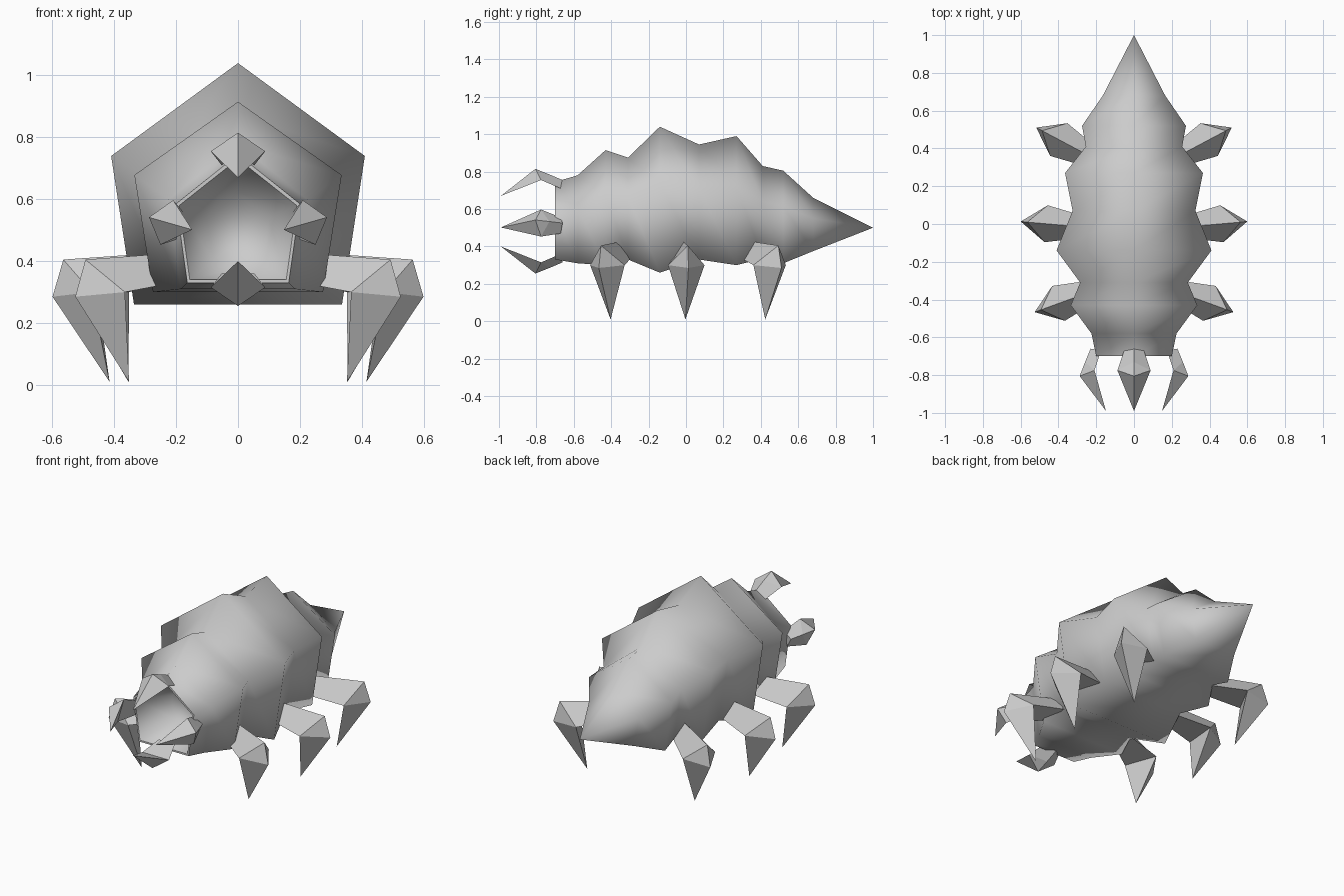
import bpy
import math
from mathutils import Vector, Matrix

if "Cube" in bpy.data.objects:
    bpy.data.objects.remove(bpy.data.objects["Cube"])

shell = bpy.data.materials.new("shell grey")
shell.diffuse_color = (0.6, 0.6, 0.6, 1)
shell.use_nodes = True
shell.node_tree.nodes["Principled BSDF"].inputs["Base Color"].default_value = shell.diffuse_color


def make(name, verts, faces, smooth):
    me = bpy.data.meshes.new(name)
    me.from_pydata([tuple(v) for v in verts], [], faces)
    me.materials.append(shell)
    me.polygons.foreach_set("use_smooth", [smooth] * len(me.polygons))
    ob = bpy.data.objects.new(name, me)
    bpy.context.collection.objects.link(ob)
    return ob


def pentagon(y, w, top, bottom):
    side = bottom + 0.615 * (top - bottom)
    return [(0, y, top), (w, y, side), (w * 0.82, y, bottom),
            (-w * 0.82, y, bottom), (-w, y, side)]


# Body rings from the back of the mouth, out to the rim, then along to the tail
# (y, half width, top, bottom)
rings = [(-0.48, 0.10, 0.62, 0.40), (-0.70, 0.19, 0.73, 0.34),
         (-0.70, 0.20, 0.745, 0.33), (-0.58, 0.225, 0.78, 0.31),
         (-0.43, 0.335, 0.915, 0.30), (-0.31, 0.285, 0.875, 0.33),
         (-0.14, 0.41, 1.04, 0.26), (0.07, 0.325, 0.945, 0.33),
         (0.27, 0.365, 0.99, 0.30), (0.41, 0.255, 0.83, 0.335),
         (0.52, 0.275, 0.805, 0.31), (0.68, 0.165, 0.66, 0.375)]
verts = [p for r in rings for p in pentagon(*r)]
faces = [(0, 1, 2, 3, 4)]
for i in range(len(rings) - 1):
    for j in range(5):
        a, b = i * 5 + j, i * 5 + (j + 1) % 5
        faces.append((a, a + 5, b + 5, b))
last = len(verts) - 5
verts.append((0, 1.0, 0.5))
faces += [(last + j, len(verts) - 1, last + (j + 1) % 5) for j in range(5)]
body = make("body", verts, faces, True)

# Hard edge around the mouth rim
sharp = body.data.attributes.new("sharp_edge", 'BOOLEAN', 'EDGE')
for e in body.data.edges:
    if all(5 <= v < 15 for v in e.vertices):
        sharp.data[e.index].value = True


def claw(name, matrix, ridge, base, corner, tip):
    """Claw in local (along, across, up): ridge of three points, flat inner side."""
    pts = [(u, 0, z) for u, z in ridge]
    for u, v, z in (base, corner):
        pts += [(u, v, z), (u, -v, z)]
    pts.append((tip[0], 0, tip[1]))
    # 0-2 ridge, 3/4 base pair, 5/6 corner pair, 7 tip
    half = [(0, 3, 5, 1), (1, 5, 2), (2, 5, 7)]
    other = {3: 4, 5: 6}
    faces = [tuple(reversed(f)) for f in half]
    faces += [tuple(other.get(i, i) for i in f) for f in half]
    faces += [(0, 4, 3), (3, 4, 6, 5), (5, 6, 7)]
    pts = [matrix @ Vector(p) for p in pts]
    if matrix.determinant() > 0:
        faces = [tuple(reversed(f)) for f in faces]
    return make(name, pts, faces, False)


mirror = Matrix.Scale(-1, 4, (1, 0, 0))

# Three pairs of legs
for name, x, y, yaw in (("front_leg", 0.385, -0.415, -20),
                        ("middle_leg", 0.45, 0.0, 5),
                        ("rear_leg", 0.385, 0.44, 28)):
    m = Matrix.Translation((x, y, 0)) @ Matrix.Rotation(math.radians(yaw), 4, 'Z')
    for side, mm in (("right", m), ("left", mirror @ m)):
        claw(name + "_" + side, mm,
             [(-0.17, 0.425), (0.115, 0.405), (0.15, 0.285)],
             (-0.17, 0.06, 0.33), (0.015, 0.098, 0.30), (-0.035, 0.01))


# Four jaws around the mouth: along = forward, up = away from the mouth
def jaw(name, x, z, angle, width, mirrored=False):
    out = Vector((math.cos(angle), 0, math.sin(angle)))
    fwd = Vector((0, -1, 0))
    across = out.cross(fwd)
    m = Matrix((fwd, across, out)).transposed().to_4x4()
    m.translation = (x, 0, z)
    if mirrored:
        m = mirror @ m
    claw(name, m, [(0.66, 0.0), (0.73, 0.03), (0.805, 0.06)],
         (0.67, width * 0.6, -0.045), (0.775, width, 0.0), (0.99, -0.085))


jaw("upper_jaw", 0, 0.755, math.pi / 2, 0.088)
jaw("lower_jaw", 0, 0.315, -math.pi / 2, 0.088)
jaw("right_jaw", 0.23, 0.525, math.radians(16), 0.075)
jaw("left_jaw", 0.23, 0.525, math.radians(16), 0.075, True)
